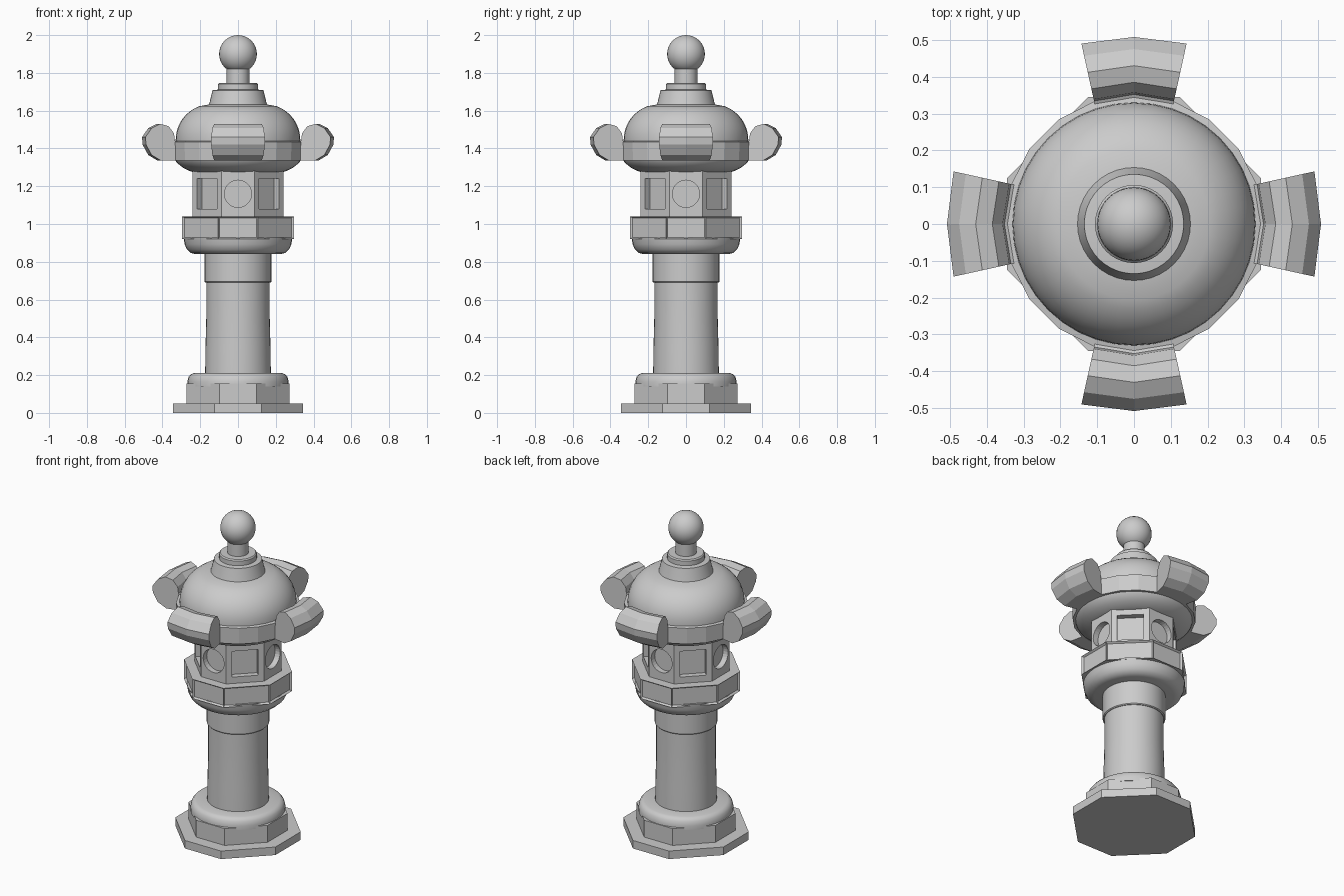
import bpy, bmesh, math
from mathutils import Matrix

if "Cube" in bpy.data.objects:
    bpy.data.objects.remove(bpy.data.objects["Cube"])


def finish(name, bm, smooth=None):
    bmesh.ops.recalc_face_normals(bm, faces=bm.faces)
    me = bpy.data.meshes.new(name)
    bm.to_mesh(me)
    bm.free()
    ob = bpy.data.objects.new(name, me)
    bpy.context.collection.objects.link(ob)
    bpy.ops.object.select_all(action='DESELECT')
    ob.select_set(True)
    bpy.context.view_layer.objects.active = ob
    if smooth:
        bpy.ops.object.shade_smooth_by_angle(angle=math.radians(smooth))
    return ob


def loft(bm, rings, closed=False):
    """Bridge equal-length closed rings and cap the two ends."""
    vs = [[bm.verts.new(p) for p in r] for r in rings]
    n = len(vs[0])
    for a, b in zip(vs, vs[1:]):
        for i in range(n):
            j = (i + 1) % n
            bm.faces.new((a[i], a[j], b[j], b[i]))
    bm.faces.new(vs[0])
    bm.faces.new(vs[-1])


def lathe(name, profile, n=40, smooth=35):
    bm = bmesh.new()
    loft(bm, [[(r * math.cos(2 * math.pi * i / n), r * math.sin(2 * math.pi * i / n), z)
               for i in range(n)] for r, z in profile])
    return finish(name, bm, smooth)


def octagon(name, levels, k=0.36):
    """Eight-sided prism with slightly narrower cardinal faces."""
    bm = bmesh.new()
    rings = []
    for a, z in levels:
        b = a * k
        rings.append([(x, y, z) for x, y in ((a, -b), (a, b), (b, a), (-b, a),
                                             (-a, b), (-a, -b), (-b, -a), (b, -a))])
    loft(bm, rings)
    return finish(name, bm)


# Pedestal
octagon("base_plate", [(0.345, 0), (0.345, 0.05)])
octagon("base_block", [(0.272, 0.05), (0.272, 0.155)])
lathe("base_cushion", [(0.268, 0.14), (0.268, 0.165), (0.262, 0.19), (0.25, 0.204),
                       (0.235, 0.21), (0.16, 0.212)])
lathe("column", [(0.174, 0.2), (0.172, 0.35), (0.168, 0.5), (0.168, 0.7)])
lathe("column_collar", [(0.172, 0.69), (0.177, 0.695), (0.177, 0.85)])

# Bowl with a panelled ring
lathe("bowl", [(0.225, 0.84), (0.25, 0.847), (0.27, 0.865), (0.283, 0.893), (0.288, 0.93)])
ring = octagon("panel_ring", [(0.297, 0.92), (0.297, 1.04)])
bm = bmesh.new()
bm.from_mesh(ring.data)
bmesh.ops.inset_individual(bm, faces=[f for f in bm.faces if abs(f.normal.z) < 0.5],
                           thickness=0.012, depth=-0.012)
bm.to_mesh(ring.data)
bm.free()

# Light chamber with alternating round and square windows
chamber = octagon("light_chamber", [(0.24, 1.03), (0.24, 1.29)])
bm = bmesh.new()
for i in range(8):
    turn = Matrix.Rotation(i * math.pi / 4, 4, 'Z')
    if i % 2 == 0:
        m = turn @ Matrix.Translation((0.25, 0, 1.16)) @ Matrix.Rotation(math.pi / 2, 4, 'Y')
        bmesh.ops.create_cone(bm, cap_ends=True, segments=28, radius1=0.072,
                              radius2=0.072, depth=0.09, matrix=m)
    else:
        m = turn @ Matrix.Translation((0.24, 0, 1.16)) @ Matrix.Diagonal((0.09, 0.15, 0.16, 1))
        bmesh.ops.create_cube(bm, size=1, matrix=m)
cutter = finish("window_cutter", bm)
cutter.hide_render = True
bpy.context.view_layer.objects.active = chamber
mod = chamber.modifiers.new("windows", 'BOOLEAN')
mod.operation = 'DIFFERENCE'
mod.solver = 'EXACT'
mod.object = cutter
bpy.ops.object.modifier_apply(modifier=mod.name)
bpy.data.objects.remove(cutter)

# Roof: curved soffit, twenty-sided eave, dome
lathe("roof_soffit", [(0.22, 1.272), (0.25, 1.278), (0.29, 1.297), (0.325, 1.325), (0.332, 1.34)])
lathe("roof_eave", [(0.347, 1.335), (0.35, 1.435), (0.325, 1.44)], n=20, smooth=None)
dome = [(0.33, 1.43)]
for i in range(9):
    t = math.radians(i * 8.75)
    dome.append((0.14 + 0.19 * math.cos(t), 1.445 + 0.19 * math.sin(t)))
lathe("roof_dome", dome + [(0.13, 1.637)])

# Curled eave horns: side profile (radius, height) swept over two bent segments
profile = [(0.33, 1.335), (0.425, 1.335), (0.475, 1.365), (0.505, 1.42), (0.508, 1.46),
           (0.475, 1.508), (0.43, 1.53), (0.385, 1.518), (0.357, 1.48), (0.352, 1.44), (0.33, 1.43)]
for i, side in enumerate(("right", "back", "left", "front")):
    bm = bmesh.new()
    rings = []
    for s in (-1, 0, 1):
        rings.append([(r - 0.018 * abs(s), s * (0.107 + 0.22 * (r - 0.345)), z) for r, z in profile])
    loft(bm, rings)
    bmesh.ops.rotate(bm, verts=bm.verts, matrix=Matrix.Rotation(i * math.pi / 2, 3, 'Z'))
    finish(side + "_horn", bm)

# Finial
lathe("finial_foot", [(0.157, 1.62), (0.15, 1.645), (0.135, 1.708), (0.1, 1.712)])
lathe("finial_step", [(0.106, 1.705), (0.106, 1.74), (0.1, 1.747)])
lathe("finial_neck", [(0.06, 1.74), (0.06, 1.83)], n=32)
bm = bmesh.new()
bmesh.ops.create_uvsphere(bm, u_segments=32, v_segments=18, radius=0.1,
                          matrix=Matrix.Translation((0, 0, 1.9)))
finish("finial_ball", bm, 60)
